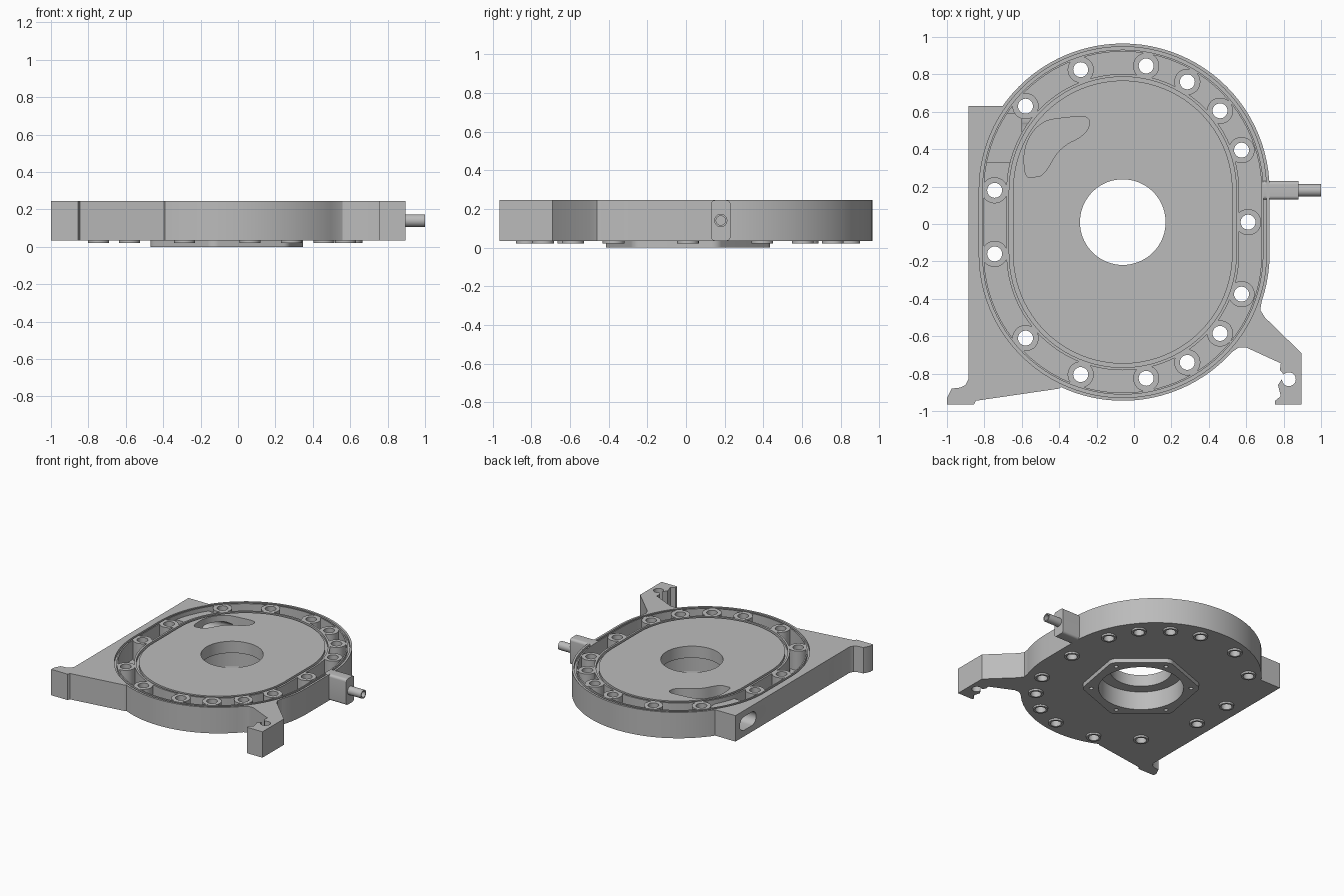
import bpy
import bmesh
import math
from mathutils import Vector, Matrix

cube = bpy.data.objects.get("Cube")
if cube:
    bpy.data.objects.remove(cube, do_unlink=True)

metal = bpy.data.materials.new("cast_grey_metal")
metal.use_nodes = True
GREY = (0.5, 0.5, 0.5, 1)
metal.diffuse_color = GREY
metal.node_tree.nodes["Principled BSDF"].inputs["Base Color"].default_value = GREY

CX, CY, SPREAD = -0.06, 0.01, 0.17
BOTTOM, TOP = 0.035, 0.245
ALONG_X = Matrix(((0, 0, 1, 0), (1, 0, 0, 0), (0, 1, 0, 0), (0, 0, 0, 1)))


def prism(name, loops, z0, z1, matrix=None):
    """Extrude one or more closed outlines into a solid object."""
    bm = bmesh.new()
    for loop in loops:
        face = bm.faces.new([bm.verts.new((p[0], p[1], z0)) for p in loop])
        new = bmesh.ops.extrude_face_region(bm, geom=[face])["geom"]
        moved = [v for v in new if isinstance(v, bmesh.types.BMVert)]
        bmesh.ops.translate(bm, vec=(0, 0, z1 - z0), verts=moved)
    bmesh.ops.recalc_face_normals(bm, faces=bm.faces)
    if matrix:
        bm.transform(matrix)
    mesh = bpy.data.meshes.new(name)
    bm.to_mesh(mesh)
    bm.free()
    mesh.materials.append(metal)
    obj = bpy.data.objects.new(name, mesh)
    bpy.context.collection.objects.link(obj)
    return obj


def combine(target, tool, operation):
    """Apply a boolean and discard the tool."""
    mod = target.modifiers.new("combine", "BOOLEAN")
    mod.operation, mod.object, mod.solver = operation, tool, "EXACT"
    bpy.context.view_layer.objects.active = target
    bpy.ops.object.modifier_apply(modifier=mod.name)
    bpy.data.objects.remove(tool, do_unlink=True)


def circle(x, y, r, n=28):
    return [(x + r * math.cos(math.tau * i / n), y + r * math.sin(math.tau * i / n))
            for i in range(n)]


def rounded(centres, r, steps=12):
    """Outline around circles of radius r at counter-clockwise centres."""
    pts = []
    for i, c in enumerate(centres):
        c = Vector(c)
        before = c - Vector(centres[i - 1])
        after = Vector(centres[(i + 1) % len(centres)]) - c
        start = math.atan2(before.y, before.x) - math.pi / 2
        turn = (math.atan2(after.y, after.x) - math.pi / 2 - start) % math.tau
        for k in range(steps + 1):
            a = start + turn * k / steps
            pts.append((c.x + r * math.cos(a), c.y + r * math.sin(a)))
    return pts


def oval(r):
    return rounded([(CX, CY - SPREAD), (CX, CY + SPREAD)], r, 48)


def ring(name, inner, outer, z):
    obj = prism(name, [oval(outer)], z, 0.3)
    combine(obj, prism("ring_core", [oval(inner)], 0, 0.5), "DIFFERENCE")
    return obj


def soften(pts, rounds=3):
    """Corner cutting turns a coarse outline into a smooth one."""
    for _ in range(rounds):
        out = []
        for i, p in enumerate(pts):
            a, b = Vector(p), Vector(pts[(i + 1) % len(pts)])
            out += [a.lerp(b, 0.25), a.lerp(b, 0.75)]
        pts = out
    return pts


# Bolt pattern, mirrored front to back
upper_bolts = [(-0.745, 0.17), (-0.58, 0.62), (-0.285, 0.815), (0.065, 0.835),
               (0.285, 0.75), (0.46, 0.595), (0.575, 0.385)]
bolts = [(x, CY + s * (y)) for x, y in upper_bolts for s in (1, -1)]
bolts.append((0.61, CY))

# Oval plate with its mounting brackets
housing = prism("housing_plate", [oval(0.785)], BOTTOM, TOP)
left_outline = [(-0.6, 0.63), (-0.885, 0.63), (-0.885, -0.83), (-0.9, -0.86),
                (-0.93, -0.875), (-0.975, -0.88), (-1, -0.93), (-1, -0.965),
                (-0.855, -0.965), (-0.845, -0.945), (-0.4, -0.88), (-0.3, -0.8)]
right_outline = [(0.6, -0.3), (0.685, -0.4), (0.675, -0.46), (0.7, -0.5),
                 (0.895, -0.69), (0.895, -0.965), (0.755, -0.965), (0.755, -0.945),
                 (0.785, -0.92), (0.77, -0.86), (0.805, -0.81), (0.78, -0.78),
                 (0.785, -0.745), (0.6, -0.66), (0.56, -0.66), (0.5, -0.7), (0.4, -0.6)]
combine(housing, prism("left_bracket", [left_outline], BOTTOM, TOP), "UNION")
combine(housing, prism("right_bracket", [right_outline], BOTTOM, TOP), "UNION")

# Pockets between the bolt bosses
pockets = ring("pocket_cutter", 0.622, 0.742, 0.09)
combine(pockets, prism("bosses", [circle(x, y, 0.07) for x, y in bolts], 0, 0.5), "DIFFERENCE")
combine(housing, pockets, "DIFFERENCE")

# Seal grooves either side of the pockets
for inner, outer in ((0.587, 0.607), (0.752, 0.768)):
    combine(housing, ring("groove_cutter", inner, outer, 0.222), "DIFFERENCE")

# Curved port in the top face, fed by a tunnel from the left side
combine(housing, prism("tunnel_sleeve", [[(-0.84, 0.33), (-0.6, 0.33), (-0.6, 0.59),
                                          (-0.84, 0.59)]], 0.06, 0.21), "UNION")
bean = [(-0.585, 0.25), (-0.59, 0.42), (-0.5, 0.55), (-0.36, 0.57), (-0.23, 0.58),
        (-0.25, 0.48), (-0.4, 0.41), (-0.48, 0.26), (-0.54, 0.25)]
combine(housing, prism("port_cutter", [soften(bean)], 0.08, 0.3), "DIFFERENCE")
tunnel = rounded([(0.42, 0.14), (0.52, 0.14)], 0.055)
combine(housing, prism("tunnel_cutter", [tunnel], -0.95, -0.44, ALONG_X), "DIFFERENCE")

# Bearing flange and bolt pads underneath
corners = [(CX + 0.37 * math.cos(math.radians(20 + 60 * i)),
            CY + 0.37 * math.sin(math.radians(20 + 60 * i))) for i in range(6)]
combine(housing, prism("flange", [rounded(corners, 0.06)], 0, 0.06), "UNION")
combine(housing, prism("bolt_pads", [circle(x, y, 0.056) for x, y in bolts], 0.02, 0.06), "UNION")

# Stepped centre bore and drilled holes
combine(housing, prism("bore_cutter", [circle(CX, CY, 0.229, 72)], -0.1, 0.4), "DIFFERENCE")
combine(housing, prism("bearing_cutter", [circle(CX, CY, 0.315, 72)], -0.1, 0.15), "DIFFERENCE")
holes = [circle(x, y, 0.04) for x, y in bolts] + [circle(0.828, -0.83, 0.037)]
combine(housing, prism("bolt_cutter", holes, -0.1, 0.4), "DIFFERENCE")
screws = [circle(x, y, 0.016, 14) for x, y in corners]
combine(housing, prism("screw_cutter", screws, -0.1, 0.06), "DIFFERENCE")

# Side fitting: rounded block and hollow nozzle
block_corners = [(0.15, 0.055), (0.21, 0.055), (0.21, 0.225), (0.15, 0.225)]
block = prism("fitting_block", [rounded(block_corners, 0.02, 6)], 0.69, 0.88, ALONG_X)
nozzle = prism("fitting_nozzle", [circle(0.18, 0.14, 0.034)], 0.87, 1.0, ALONG_X)
combine(nozzle, prism("nozzle_cutter", [circle(0.18, 0.14, 0.024)], 0.9, 1.1, ALONG_X),
        "DIFFERENCE")

# Smooth curved walls, crisp edges
bpy.ops.object.select_all(action="DESELECT")
for obj in (housing, block, nozzle):
    obj.select_set(True)
bpy.context.view_layer.objects.active = housing
bpy.ops.object.shade_smooth_by_angle(angle=math.radians(30))
